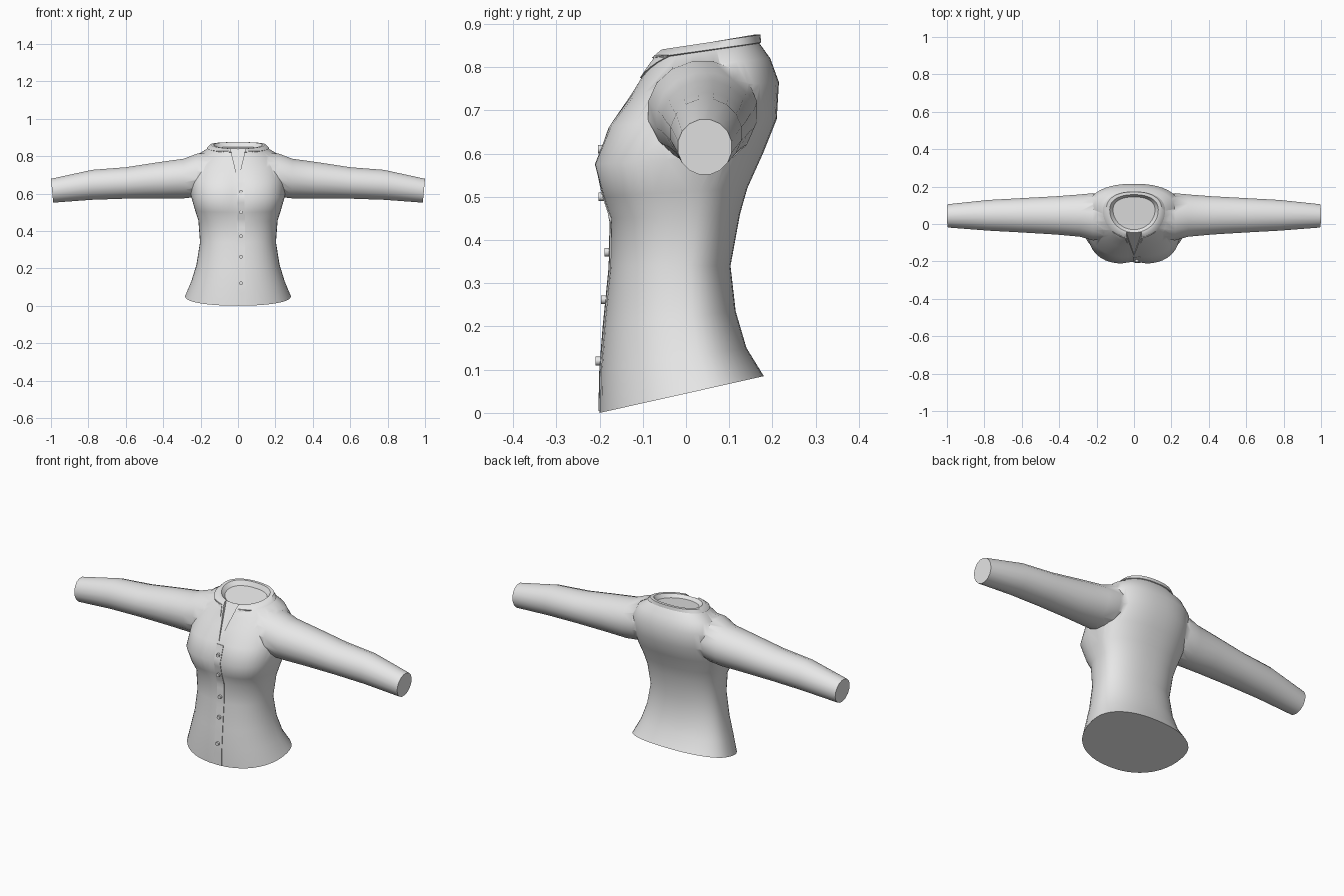
import bpy, bmesh
from math import cos, sin, pi, exp, radians
from mathutils import Vector
from mathutils.bvhtree import BVHTree

cube = bpy.data.objects.get("Cube")
if cube:
    bpy.data.objects.remove(cube, do_unlink=True)

GREY = (0.8, 0.8, 0.8, 1)
cloth = bpy.data.materials.new("light_grey_cloth")
cloth.use_nodes = True
cloth.diffuse_color = GREY
cloth.node_tree.nodes["Principled BSDF"].inputs["Base Color"].default_value = GREY


def make_object(name, bm):
    """Turn a bmesh into a named object with the cloth material."""
    bmesh.ops.recalc_face_normals(bm, faces=bm.faces)
    mesh = bpy.data.meshes.new(name)
    bm.to_mesh(mesh)
    bm.free()
    mesh.materials.append(cloth)
    obj = bpy.data.objects.new(name, mesh)
    bpy.context.collection.objects.link(obj)
    return obj


def activate(obj):
    bpy.ops.object.select_all(action='DESELECT')
    obj.select_set(True)
    bpy.context.view_layer.objects.active = obj


def smooth(obj, angle):
    activate(obj)
    bpy.ops.object.shade_smooth_by_angle(angle=radians(angle))


def loft(name, rings):
    """Skin a list of closed rings and cap both ends."""
    bm = bmesh.new()
    loops = [[bm.verts.new(p) for p in ring] for ring in rings]
    n = len(loops[0])
    for a, b in zip(loops, loops[1:]):
        for i in range(n):
            j = (i + 1) % n
            bm.faces.new((a[i], a[j], b[j], b[i]))
    bm.faces.new(loops[0])
    bm.faces.new(loops[-1])
    return make_object(name, bm)


def combine(obj, other, operation):
    """Apply a boolean and discard the helper."""
    mod = obj.modifiers.new("join", 'BOOLEAN')
    mod.object, mod.operation, mod.solver = other, operation, 'EXACT'
    activate(obj)
    bpy.ops.object.modifier_apply(modifier=mod.name)
    bpy.data.objects.remove(other, do_unlink=True)


def body_ring(z_front, z_back, y_front, y_back, half, power, dent, sides=48):
    """Tilted rounded cross-section with a dent at the front centre."""
    mid = y_front + (y_back - y_front) * 0.6
    ring = []
    for i in range(sides):
        t = 2 * pi * i / sides
        n = power if sin(t) < 0 else 2.3
        reach = max(0, 1 - abs(cos(t)) ** n) ** (1 / n)
        x = half * cos(t)
        y = mid + reach * ((y_front - mid) if sin(t) < 0 else (y_back - mid))
        z = z_front + (z_back - z_front) * (y - y_front) / (y_back - y_front)
        if sin(t) < 0:
            y += dent * exp(-(x / 0.05) ** 2)
        ring.append((x, y, z))
    return ring


# Torso from hem to shoulders, then the collar band and the closed neck
torso_sections = [
    (0, .085, -.2, .18, .283, 2.2, 0),
    (.1, .15, -.198, .14, .25, 2.2, 0),
    (.2, .235, -.19, .115, .222, 2.2, 0),
    (.34, .34, -.176, .103, .203, 2.3, 0),
    (.45, .46, -.174, .125, .212, 2.5, 0),
    (.5, .52, -.195, .142, .23, 2.7, .006),
    (.575, .6, -.215, .178, .252, 2.9, .014),
    (.665, .68, -.18, .21, .255, 2.6, .008),
    (.74, .765, -.125, .215, .248, 2.3, 0),
    (.79, .82, -.095, .195, .215, 2.1, 0),
    (.819, .855, -.078, .17, .16, 2, 0),
    (.821, .857, -.083, .174, .166, 2, 0),
    (.84, .875, -.062, .172, .148, 2, 0),
    (.84, .875, -.046, .157, .13, 2, 0),
    (.825, .85, -.03, .145, .112, 2, 0),
]
shirt = loft("shirt_body", [body_ring(*s) for s in torso_sections])

# Sleeves: distance out, bottom, top, front, back
sleeve_sections = [
    (.12, .6, .825, -.08, .155),
    (.22, .58, .815, -.09, .167),
    (.29, .572, .788, -.07, .16),
    (.42, .572, .77, -.058, .15),
    (.6, .571, .742, -.047, .14),
    (.78, .565, .728, -.037, .13),
    (1, .55, .68, -.02, .107),
]


def sleeve_ring(side, out, low, high, front, back, sides=16):
    ring = []
    for i in range(sides):
        t = 2 * pi * (i + .5) / sides
        slant = .006 * (1 - sin(t)) if out == 1 else 0
        ring.append((side * (out - slant),
                     (front + back) / 2 + (back - front) / 2 * cos(t),
                     (low + high) / 2 + (high - low) / 2 * sin(t)))
    return ring


for side, label in ((1, "left"), (-1, "right")):
    sleeve = loft(label + "_sleeve", [sleeve_ring(side, *s) for s in sleeve_sections])
    combine(shirt, sleeve, 'UNION')

# V-shaped neck opening
wedge = [(0, -.165, .67), (.055, -.002, .9), (-.055, -.002, .9)]
cutter = loft("neck_cutter", [wedge, [(x, -.4, z) for x, y, z in wedge]])
cutter.hide_render = True
combine(shirt, cutter, 'DIFFERENCE')
smooth(shirt, 42)

probe = bmesh.new()
probe.from_mesh(shirt.data)
surface = BVHTree.FromBMesh(probe)
probe.free()


def front_point(x, z):
    """Point on the front of the shirt."""
    hit = surface.ray_cast(Vector((x, -1, z)), Vector((0, 1, 0)))[0]
    return hit if hit else Vector((x, 0, z))


def cloth_strip(name, corners, rows, columns, lift):
    """Thin layer lying on the front, spanned by four (x, z) corners."""
    a, b, c, d = [Vector(p) for p in corners]
    bm = bmesh.new()
    grid = []
    for r in range(rows + 1):
        v = r / rows
        line = []
        for k in range(columns + 1):
            p = a.lerp(d, v).lerp(b.lerp(c, v), k / columns)
            line.append(bm.verts.new(front_point(*p) - Vector((0, lift, 0))))
        grid.append(line)
    for r in range(rows):
        for k in range(columns):
            bm.faces.new((grid[r][k], grid[r][k + 1], grid[r + 1][k + 1], grid[r + 1][k]))
    faces = bmesh.ops.extrude_face_region(bm, geom=bm.faces[:])["geom"]
    moved = [g for g in faces if isinstance(g, bmesh.types.BMVert)]
    bmesh.ops.translate(bm, verts=moved, vec=(0, lift * 2, 0))
    smooth(make_object(name, bm), 40)


# Overlapping button placket
cloth_strip("placket", [(-.006, .004), (.04, .004), (.035, .66), (-.006, .66)], 30, 2, .003)

# Folded collar points beside the opening
for side, label in ((1, "left"), (-1, "right")):
    corners = [(.034, .775), (.075, .8), (.115, .828), (.05, .828)]
    cloth_strip(label + "_collar_point", [(side * x, z) for x, z in corners], 6, 6, .004)

# Buttons down the front
for number, z in enumerate((.12, .262, .372, .5, .61), 1):
    p = front_point(.016, z)
    bpy.ops.mesh.primitive_cylinder_add(
        vertices=12, radius=.01, depth=.016,
        location=(p.x, p.y - .005, z), rotation=(pi / 2, 0, 0))
    button = bpy.context.object
    button.name = "button_%d" % number
    button.data.materials.append(cloth)
    smooth(button, 40)
